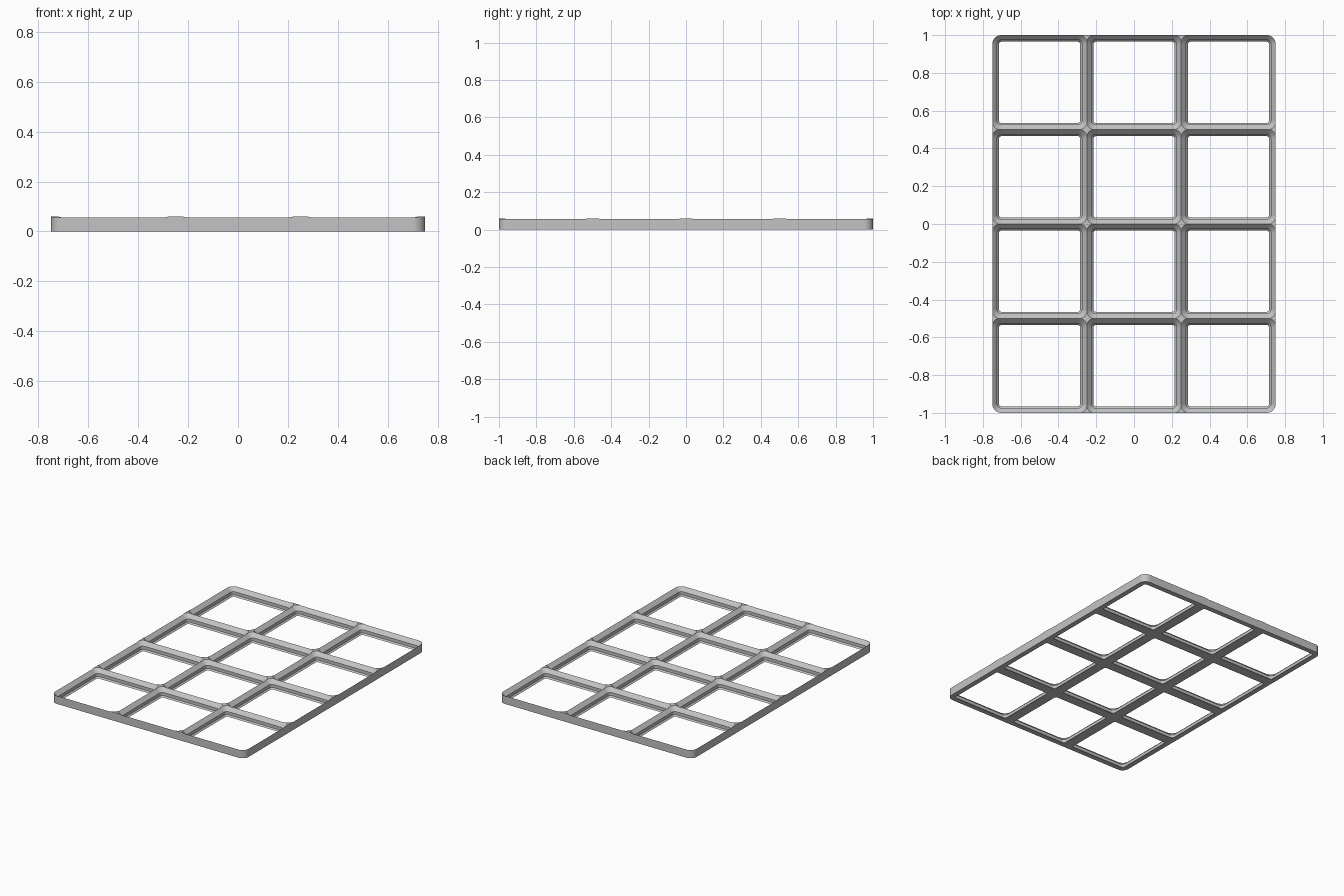
import bpy, bmesh, math

default = bpy.data.objects.get("Cube")
if default:
    bpy.data.objects.remove(default, do_unlink=True)

PITCH = 0.5
COLS, ROWS = 3, 4
MM = PITCH / 42
CORNER = 4 * MM
HEIGHT = 5 * MM
SEGMENTS = 12

grey = bpy.data.materials.new("grey_plastic")
grey.use_nodes = True
grey.diffuse_color = (0.55, 0.55, 0.55, 1)
grey.node_tree.nodes["Principled BSDF"].inputs["Base Color"].default_value = grey.diffuse_color


def outline(half_x, half_y, offset):
    """Rounded rectangle, grown by offset around fixed corner centres."""
    points = []
    for i, (sx, sy) in enumerate([(1, 1), (-1, 1), (-1, -1), (1, -1)]):
        for k in range(SEGMENTS + 1):
            a = math.pi / 2 * (i + k / SEGMENTS)
            points.append((sx * (half_x - CORNER) + (CORNER + offset) * math.cos(a),
                           sy * (half_y - CORNER) + (CORNER + offset) * math.sin(a)))
    return points


def loft(name, half_x, half_y, profile, location=(0, 0, 0)):
    """Closed solid through rounded rectangles given as (offset, height)."""
    bm = bmesh.new()
    rings = [[bm.verts.new((x, y, z)) for x, y in outline(half_x, half_y, offset)]
             for offset, z in profile]
    n = len(rings[0])
    for low, high in zip(rings, rings[1:]):
        for j in range(n):
            k = (j + 1) % n
            bm.faces.new((low[j], low[k], high[k], high[j]))
    bm.faces.new(rings[0][::-1])
    bm.faces.new(rings[-1])
    mesh = bpy.data.meshes.new(name)
    bm.to_mesh(mesh)
    bm.free()
    mesh.materials.append(grey)
    obj = bpy.data.objects.new(name, mesh)
    obj.location = location
    bpy.context.scene.collection.objects.link(obj)
    return obj


# Solid slab with rounded corners
plate = loft("grid_baseplate", COLS * PITCH / 2, ROWS * PITCH / 2,
             [(0, 0), (0, HEIGHT)])

# Socket: lower chamfer, straight wall, upper chamfer meeting in sharp ridges
socket = [(-2.95, -1), (-2.95, 0), (-2.15, 0.8), (-2.15, 2.6), (0.75, 5.5)]
socket = [(offset * MM, z * MM) for offset, z in socket]

# Cut one socket per grid cell
cutters = []
for col in range(COLS):
    for row in range(ROWS):
        spot = ((col - (COLS - 1) / 2) * PITCH, (row - (ROWS - 1) / 2) * PITCH, 0)
        cutter = loft("socket_cutter", PITCH / 2, PITCH / 2, socket, spot)
        cutter.hide_render = True
        cutters.append(cutter)
        cut = plate.modifiers.new("socket", 'BOOLEAN')
        cut.operation = 'DIFFERENCE'
        cut.solver = 'EXACT'
        cut.object = cutter

# Bake the cuts and drop the cutters
bpy.context.view_layer.update()
evaluated = plate.evaluated_get(bpy.context.evaluated_depsgraph_get())
result = bpy.data.meshes.new_from_object(evaluated)
plate.modifiers.clear()
plate.data = result
result.name = "grid_baseplate"
for cutter in cutters:
    bpy.data.objects.remove(cutter, do_unlink=True)
